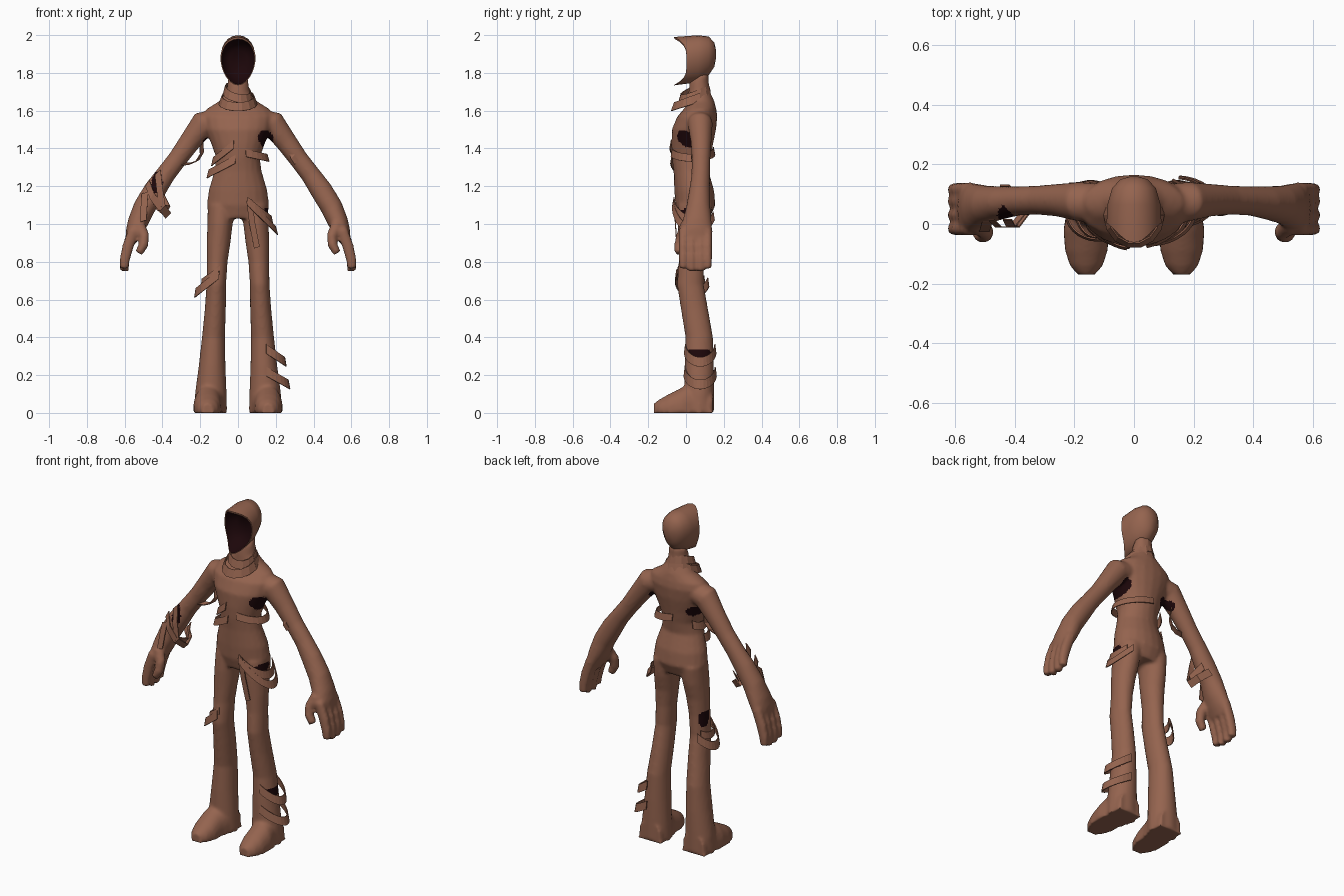
import bpy, bmesh
from math import sin, cos, pi, radians
from mathutils import Vector as V

if "Cube" in bpy.data.objects:
    bpy.data.objects.remove(bpy.data.objects["Cube"])


def material(name, rgb):
    m = bpy.data.materials.new(name)
    m.diffuse_color = (*rgb, 1)
    m.use_nodes = True
    m.node_tree.nodes["Principled BSDF"].inputs["Base Color"].default_value = m.diffuse_color
    return m


CLOTH = material("brown cloth", (0.30, 0.127, 0.078))
DARK = material("dark inside", (0.012, 0.002, 0.003))


def make_object(name, bm, mats):
    me = bpy.data.meshes.new(name)
    bmesh.ops.recalc_face_normals(bm, faces=bm.faces)
    bm.to_mesh(me)
    bm.free()
    for m in mats:
        me.materials.append(m)
    ob = bpy.data.objects.new(name, me)
    bpy.context.collection.objects.link(ob)
    return ob


def ellipse(c, u, v, n=20):
    return [V(c) + V(u) * cos(2 * pi * i / n) + V(v) * sin(2 * pi * i / n) for i in range(n)]


def loft(bm, rings):
    """Closed skin over a list of rings."""
    vs = [[bm.verts.new(p) for p in r] for r in rings]
    n = len(vs[0])
    for a, b in zip(vs, vs[1:]):
        for i in range(n):
            bm.faces.new((a[i], a[(i + 1) % n], b[(i + 1) % n], b[i]))
    bm.faces.new(vs[0][::-1])
    bm.faces.new(vs[-1])


def upright(bm, sections, s=1):
    loft(bm, [ellipse((s * x, y, z), (rx, 0, 0), (0, ry, 0)) for z, x, y, rx, ry in sections])


def limb(bm, path, s):
    """Tube along x,z,y points with in-plane and y radii."""
    rings = []
    for i, (x, z, y, rn, ry) in enumerate(path):
        a, b = path[max(i - 1, 0)], path[min(i + 1, len(path) - 1)]
        t = V((b[0] - a[0], 0, b[1] - a[1])).normalized()
        rings.append(ellipse((s * x, y, z), (s * -t.z * rn, 0, t.x * rn), (0, ry, 0)))
    loft(bm, rings)


# Body: overlapping solids fused into one smooth skin
bm = bmesh.new()
upright(bm, [(1.03, 0, .045, .14, .08), (1.10, 0, .05, .165, .106), (1.18, 0, .043, .155, .105),
             (1.28, 0, .027, .125, .093), (1.35, 0, .028, .116, .102), (1.42, 0, .033, .14, .11),
             (1.50, 0, .042, .175, .117), (1.57, 0, .06, .19, .106), (1.61, 0, .075, .165, .085),
             (1.65, 0, .08, .10, .07), (1.70, 0, .07, .062, .057), (1.75, 0, .07, .055, .05),
             (1.79, 0, .085, .05, .035)])
for s in (1, -1):
    # legs with flared hems
    upright(bm, [(1.10, .085, .05, .075, .09), (1.0, .095, .042, .067, .087), (.9, .103, .032, .063, .073),
                 (.8, .11, .028, .055, .067), (.68, .115, .023, .052, .071), (.55, .12, .045, .056, .072),
                 (.4, .13, .07, .061, .073), (.25, .137, .07, .071, .078), (.1, .144, .07, .084, .079),
                 (0, .145, .07, .087, .079)], s)
    # feet
    loft(bm, [[(s * (.145 + .015 * (y < 0) + rx * cos(pi * i / 12)), y, h * sin(pi * i / 12) ** .7 if 0 < i < 12 else 0)
               for i in range(13)]
              for y, rx, h in [(.14, .075, .12), (.05, .08, .17), (-.02, .078, .135), (-.09, .072, .10),
                               (-.14, .056, .072), (-.17, .03, .05)]])
    # arms and palms
    limb(bm, [(.10, 1.55, .07, .06, .065), (.185, 1.53, .075, .07, .066), (.255, 1.435, .08, .057, .055),
              (.32, 1.345, .08, .051, .049), (.385, 1.26, .078, .052, .049), (.44, 1.18, .072, .059, .055),
              (.495, 1.09, .065, .059, .064), (.53, 1.01, .058, .054, .078), (.55, .96, .052, .045, .088),
              (.568, .91, .052, .03, .088)], s)
    # fingers
    for y, end in ((-.016, .765), (.03, .75), (.076, .75), (.116, .765)):
        limb(bm, [(.55, .97, y, .03, .023), (.583, .88, y, .03, .023), (.6, .81, y, .027, .022),
                  (.603, end, y, .023, .019)], s)
    # thumbs
    limb(bm, [(.53, 1.0, .0, .035, .03), (.497, .94, -.025, .028, .028), (.5, .89, -.036, .026, .026),
              (.525, .845, -.038, .022, .022)], s)
raw = make_object("body_parts", bm, [])
mod = raw.modifiers.new("fuse", 'REMESH')
mod.mode, mod.voxel_size = 'VOXEL', .01
mod = raw.modifiers.new("relax", 'SMOOTH')
mod.factor, mod.iterations = .5, 4
bpy.context.view_layer.update()
me = bpy.data.meshes.new_from_object(raw.evaluated_get(bpy.context.evaluated_depsgraph_get()))
bpy.data.objects.remove(raw)
me.materials.clear()
me.materials.append(CLOTH)
me.materials.append(DARK)
body = bpy.data.objects.new("body", me)
bpy.context.collection.objects.link(body)

# Dark tears in the cloth: centre and half size
TEARS = [((.14, .03, 1.45), (.05, .10, .045)), ((-.14, .10, 1.43), (.06, .08, .035)),
         ((.17, .0, 1.055), (.05, .08, .03)), ((.21, .07, .31), (.06, .09, .026)),
         ((-.43, .02, 1.22), (.03, .05, .06)), ((-.17, .06, .78), (.035, .05, .05))]
for p in me.polygons:
    p.use_smooth = True
    for c, h in TEARS:
        d = [(p.center[i] - c[i]) / h[i] for i in range(3)]
        d[2] -= .5 * d[1] ** 2
        p.material_index |= int(sum(k * k for k in d) < 1)

# Hood: shell with an open front and a dark hollow
bm = bmesh.new()
N = 24


def hood_ring(scale, cz, y, rim=0, back=0):
    r = []
    for i in range(N):
        a = 2 * pi * i / N
        yy = y - rim * abs(sin(a)) ** 4
        r.append(bm.verts.new((.092 * scale * cos(a) * (1 + .14 * sin(a)), yy, cz + .128 * scale * sin(a))))
    return r


rings = [hood_ring(.12, 1.90, .160), hood_ring(.5, 1.897, .15), hood_ring(.8, 1.89, .12),
         hood_ring(.97, 1.875, .065), hood_ring(1.0, 1.862, .003, .066),
         hood_ring(.94, 1.859, .003, .064), hood_ring(.82, 1.86, .03, .03), hood_ring(.5, 1.86, .05)]
for k, (a, b) in enumerate(zip(rings, rings[1:])):
    for i in range(N):
        f = bm.faces.new((a[i], a[(i + 1) % N], b[(i + 1) % N], b[i]))
        f.material_index = int(k > 4)
bm.faces.new(rings[0])
bm.faces.new(rings[-1]).material_index = 1
hood = make_object("hood", bm, [CLOTH, DARK])
for p in hood.data.polygons:
    p.use_smooth = True
with bpy.context.temp_override(object=hood, active_object=hood, selected_objects=[hood],
                               selected_editable_objects=[hood]):
    bpy.ops.object.shade_smooth_by_angle(angle=radians(50))


def ribbon(name, lower, upper):
    """Thin cloth strip between two edge paths."""
    bm = bmesh.new()
    a = [bm.verts.new(p) for p in lower]
    b = [bm.verts.new(p) for p in upper]
    for i in range(len(a) - 1):
        bm.faces.new((a[i], a[i + 1], b[i + 1], b[i]))
    ob = make_object(name, bm, [CLOTH])
    m = ob.modifiers.new("thickness", 'SOLIDIFY')
    m.thickness, m.offset = .005, 0


def band(name, c, rx, ry, a0, a1, tilt, w, top=.93, n=14):
    """Tilted wrap around a limb; tilt is the rise towards +x and +y."""
    edges = []
    for k, dz in ((1, -w / 2), (top, w / 2)):
        angles = [radians(a0 + (a1 - a0) * i / n) for i in range(n + 1)]
        edges.append([(c[0] + k * rx * cos(a), c[1] + k * ry * sin(a),
                       c[2] + dz + tilt[0] * cos(a) + tilt[1] * sin(a)) for a in angles])
    ribbon(name, *edges)


def strip(name, pts, w):
    ribbon(name, pts, [V(p) + V(w) for p in pts])


# Scarf wraps
band("scarf_outer", (0, .03, 1.655), .10, .11, 0, 360, (0, .035), .045, .85)
band("scarf_inner", (0, .045, 1.695), .078, .085, 0, 360, (-.015, .03), .045, .85)
# Chest wraps
band("chest_wrap_left", (0, .035, 1.385), .165, .118, -75, 95, (-.035, 0), .04)
band("chest_wrap_right_upper", (0, .03, 1.44), .14, .118, -100, -215, (.11, 0), .045)
band("chest_wrap_right_lower", (0, .03, 1.35), .165, .112, -95, -190, (.085, 0), .045)
# Hip wraps and the hanging end
band("hip_wrap_upper", (.05, .047, 1.12), .135, .118, -90, 40, (-.10, 0), .045)
band("hip_wrap_lower", (.05, .047, 1.12), .16, .12, -85, 60, (-.155, 0), .045)
strip("hip_hanging_end", [(.045, -.065, 1.12), (.06, -.056, 1.0), (.085, -.048, .87)], (.03, 0, .01))
# Thigh wraps
band("thigh_wrap_upper", (-.12, .035, .74), .075, .085, -70, -230, (.05, 0), .04)
band("thigh_wrap_lower", (-.12, .035, .72), .11, .092, -80, -250, (.085, 0), .05)
# Calf wraps
band("calf_wrap_upper", (.14, .075, .345), .115, .084, -85, 85, (-.075, 0), .05)
band("calf_wrap_lower", (.14, .075, .225), .135, .086, -85, 85, (-.075, 0), .05)
# Arm strips
strip("upper_arm_loop", [(-.205, .07, 1.44), (-.20, .06, 1.37), (-.225, .05, 1.33), (-.26, .045, 1.315),
                         (-.31, .045, 1.31)], (.018, .03, .01))
strip("forearm_strip_front", [(-.44, .015, 1.26), (-.43, -.005, 1.17), (-.415, -.01, 1.07), (-.385, .03, 1.03),
                              (-.40, .09, 1.05), (-.45, .13, 1.09)], (.03, 0, .03))
strip("forearm_strip_middle", [(-.49, .015, 1.20), (-.465, -.01, 1.13), (-.42, -.01, 1.07),
                               (-.38, .04, 1.06), (-.41, .11, 1.12)], (.02, 0, .035))
strip("forearm_strip_outer", [(-.51, .01, 1.16), (-.515, -.008, 1.09), (-.52, -.025, 1.01)], (.035, 0, .01))
strip("left_arm_strip", [(.265, .05, 1.40), (.28, .03, 1.345), (.30, .035, 1.315)], (.02, 0, .02))
